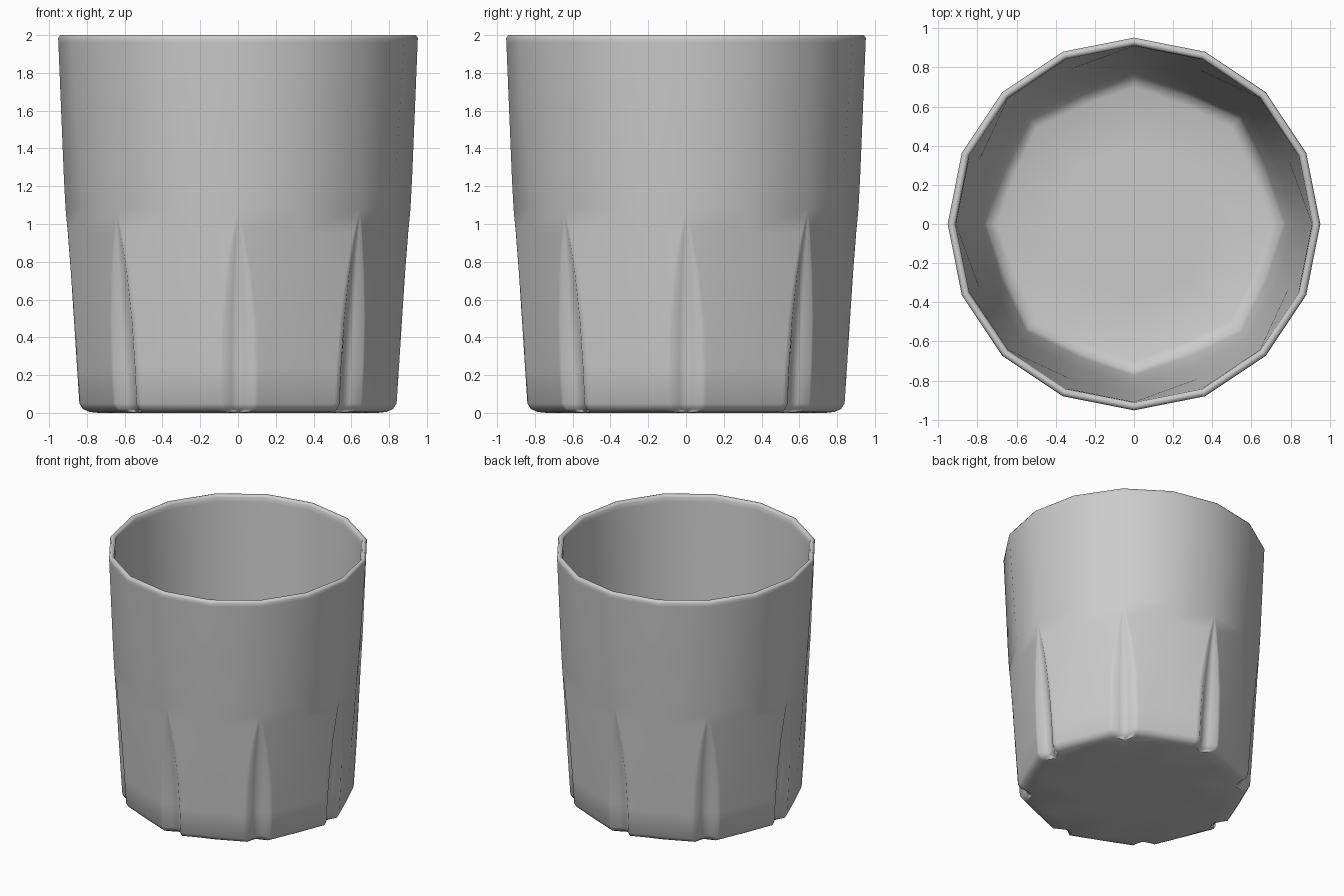
import bpy, bmesh
from math import radians, cos, sin
from mathutils import Vector

cube = bpy.data.objects.get("Cube")
if cube:
    bpy.data.objects.remove(cube)

HALF = 22.5   # half of one of the eight sectors, in degrees


def polar(r, deg):
    return Vector((r * cos(radians(deg)), r * sin(radians(deg)), 0))


def ring(bm, z, corner, middle, width=0, depth=0):
    """One loop: eight corners with a groove, eight mid-panel points."""
    verts = []
    half = [(0, depth), (0.45 * width, 0.75 * depth), (width, 0),
            (1.35 * width, 0), (HALF, 0)]
    steps = [(a, d, 1) for a, d in half] + [(a, d, -1) for a, d in half[3:0:-1]]
    for k in range(8):
        for a, d, side in steps:
            p = polar(corner, 0).lerp(polar(middle, HALF), a / HALF)
            p -= p.normalized() * d
            r = p.length
            deg = k * 2 * HALF + (a if side > 0 else 2 * HALF - a)
            q = polar(r, deg)
            verts.append(bm.verts.new((q.x, q.y, z)))
    return verts


# Height, corner radius, mid-panel radius, groove half angle, groove depth
outside = [
    (0.0, 0.40, 0.37),
    (0.0, 0.74, 0.69),
    (0.005, 0.81, 0.765, 5.2, 0.06),
    (0.02, 0.85, 0.79, 5.4, 0.075),
    (0.05, 0.87, 0.81, 5.5, 0.08),
    (0.25, 0.882, 0.825, 5.4, 0.075),
    (0.5, 0.893, 0.845, 4.8, 0.06),
    (0.75, 0.90, 0.866, 3.3, 0.037),
    (0.95, 0.907, 0.88, 1.5, 0.013),
    (1.08, 0.913, 0.89),
    (1.25, 0.922, 0.904),
    (1.96, 0.951, 0.951),
    (1.985, 0.952, 0.952),
]
rim = [(2.0, 0.942, 0.942), (2.0, 0.922, 0.922), (1.985, 0.912, 0.912)]
inside = [
    (1.95, 0.909, 0.909),
    (1.25, 0.878, 0.855),
    (0.6, 0.825, 0.79),
    (0.18, 0.775, 0.735),
    (0.12, 0.755, 0.71),
    (0.1, 0.70, 0.66),
    (0.1, 0.40, 0.37),
]

bm = bmesh.new()
loops = [ring(bm, *row) for row in outside + rim + inside]
for low, high in zip(loops, loops[1:]):
    n = len(low)
    for i in range(n):
        j = (i + 1) % n
        bm.faces.new((low[i], low[j], high[j], high[i]))

# Close the underside and the inner floor with fans
for loop, z, flip in ((loops[0], 0.0, True), (loops[-1], 0.1, False)):
    centre = bm.verts.new((0, 0, z))
    for a, b in zip(loop, loop[1:] + loop[:1]):
        bm.faces.new((b, a, centre) if flip else (a, b, centre))

# Grooves close to a point where their width is zero
bmesh.ops.remove_doubles(bm, verts=bm.verts, dist=0.0005)
bmesh.ops.recalc_face_normals(bm, faces=bm.faces)
for f in bm.faces:
    f.smooth = True

mesh = bpy.data.meshes.new("tumbler")
bm.to_mesh(mesh)
bm.free()
tumbler = bpy.data.objects.new("tumbler", mesh)
bpy.context.collection.objects.link(tumbler)

# Plain grey material
grey = bpy.data.materials.new("light_grey")
grey.use_nodes = True
colour = (0.6, 0.6, 0.6, 1)
grey.diffuse_color = colour
for node in grey.node_tree.nodes:
    if node.type == "BSDF_PRINCIPLED":
        node.inputs["Base Color"].default_value = colour
mesh.materials.append(grey)
